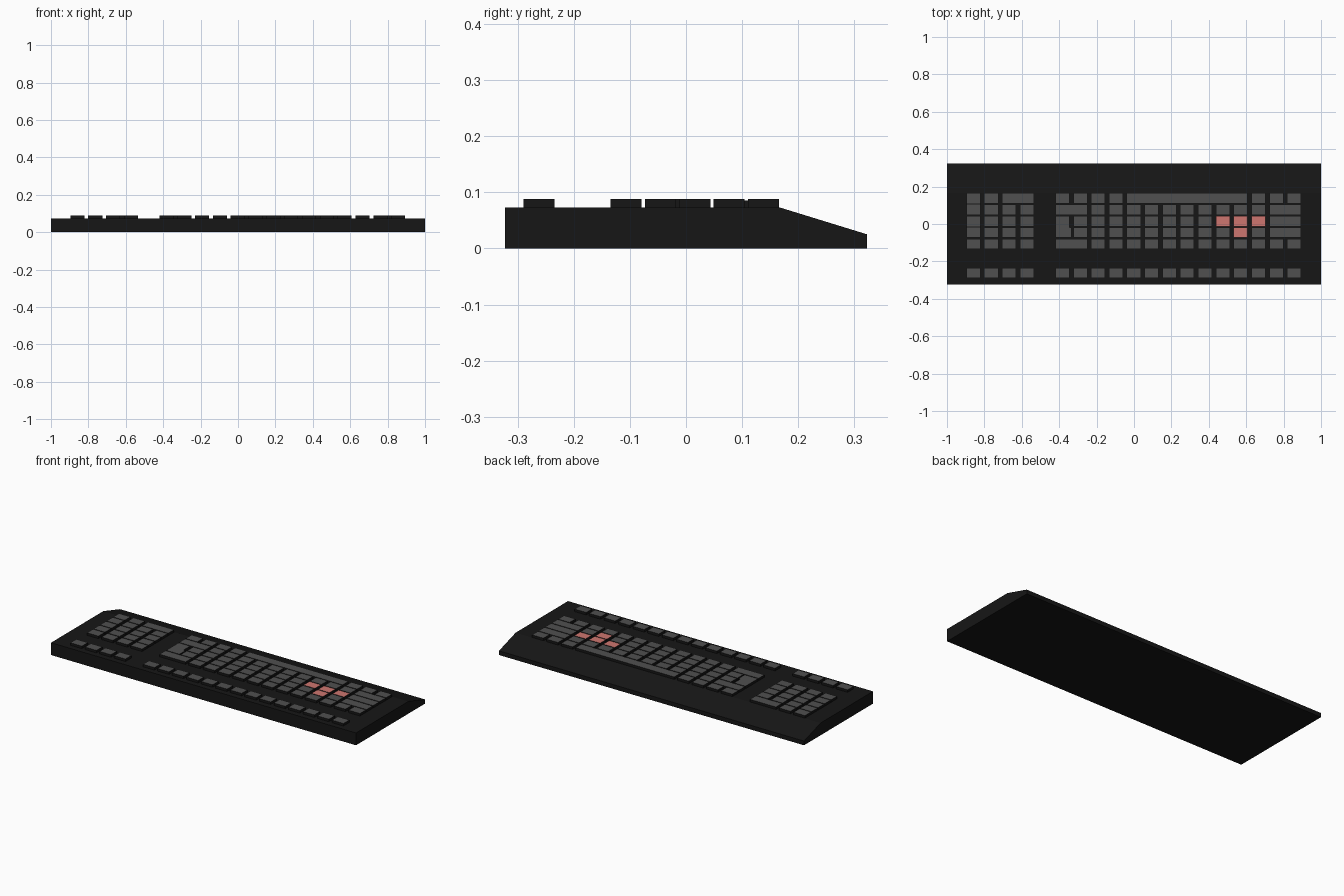
import bpy, bmesh

if "Cube" in bpy.data.objects:
    bpy.data.objects.remove(bpy.data.objects["Cube"])


def material(name, color):
    m = bpy.data.materials.new(name)
    m.diffuse_color = (*color, 1)
    m.use_nodes = True
    m.node_tree.nodes["Principled BSDF"].inputs["Base Color"].default_value = m.diffuse_color
    return m


BLACK = material("black_plastic", (0.008, 0.008, 0.008))
GREY = material("grey_key", (0.08, 0.08, 0.08))
RED = material("red_key", (0.62, 0.18, 0.16))


def prism(name, outline, vector, mats):
    """Extrude a flat outline along a vector; the end cap uses the last material."""
    bm = bmesh.new()
    base = bm.faces.new([bm.verts.new(p) for p in outline])
    new = bmesh.ops.extrude_face_region(bm, geom=[base], use_keep_orig=True)["geom"]
    bmesh.ops.translate(bm, vec=vector, verts=[g for g in new if isinstance(g, bmesh.types.BMVert)])
    for g in new:
        if isinstance(g, bmesh.types.BMFace):
            g.material_index = len(mats) - 1
    bmesh.ops.recalc_face_normals(bm, faces=bm.faces)
    mesh = bpy.data.meshes.new(name)
    bm.to_mesh(mesh)
    bm.free()
    for m in mats:
        mesh.materials.append(m)
    ob = bpy.data.objects.new(name, mesh)
    bpy.context.collection.objects.link(ob)
    return ob


# Body: wedge profile swept across the width
D, TOP = 0.323, 0.073
profile = [(-D, 0), (D, 0), (D, 0.025), (0.167, TOP), (-D, TOP)]
prism("body", [(-1, y, z) for y, z in profile], (2, 0, 0), [BLACK])

PITCH_X, PITCH_Y = 0.0953, 0.0612
KEY_W, KEY_D = 0.075, 0.0555
KEY_BOTTOM, KEY_TOP = 0.068, 0.088
MAIN, PAD = -0.42, -0.896
ROWS = [0.138 - i * PITCH_Y for i in range(5)] + [-0.262]


def cap(name, outline, mat=GREY):
    prism(name, [(x, y, KEY_BOTTOM) for x, y in outline],
          (0, 0, KEY_TOP - KEY_BOTTOM), [BLACK, mat])


def key(left, row, col, span=1, tall=1, mat=GREY, name="key"):
    x0 = left + col * PITCH_X
    x1 = x0 + (span - 1) * PITCH_X + KEY_W
    y1 = ROWS[row] + KEY_D / 2
    y0 = ROWS[row + tall - 1] - KEY_D / 2
    cap(name, [(x0, y0), (x1, y0), (x1, y1), (x0, y1)], mat)


# Main block: (column, span) per row
one = lambda a, b: [(c, 1) for c in range(a, b)]
main_rows = [
    one(0, 4) + [(4, 7)] + one(11, 14),
    [(0, 2)] + one(2, 12) + [(12, 2)],
    one(1, 12) + [(12, 2)],
    one(1, 12) + [(12, 2)],
    [(0, 2)] + one(2, 14),
    one(0, 14),
]
red_keys = {(2, 9), (2, 10), (2, 11), (3, 10)}
for r, cells in enumerate(main_rows):
    for c, span in cells:
        key(MAIN, r, c, span, mat=RED if (r, c) in red_keys else GREY,
            name="space_bar" if span == 7 else "main_key")

# L-shaped enter key over two rows
x0, x1, x2 = MAIN, MAIN + KEY_W, MAIN + KEY_W + 0.012
yt, yb = ROWS[2] + KEY_D / 2, ROWS[3] - KEY_D / 2
ym = ROWS[3] + KEY_D / 2
cap("enter_key", [(x0, yb), (x2, yb), (x2, ym), (x1, ym), (x1, yt), (x0, yt)])

# Number pad
for r in range(6):
    for c in range(4):
        if r == 0 and c == 3:
            continue
        key(PAD, r, c, span=2 if (r, c) == (0, 2) else 1, name="pad_key")

# Low bridges joining the stacked pad keys
for r in (0, 2):
    y = (ROWS[r] + ROWS[r + 1]) / 2
    prism("pad_key_bridge", [(PAD, y - 0.004, KEY_BOTTOM), (PAD + KEY_W, y - 0.004, KEY_BOTTOM),
                             (PAD + KEY_W, y + 0.004, KEY_BOTTOM), (PAD, y + 0.004, KEY_BOTTOM)],
          (0, 0, 0.017), [BLACK])
